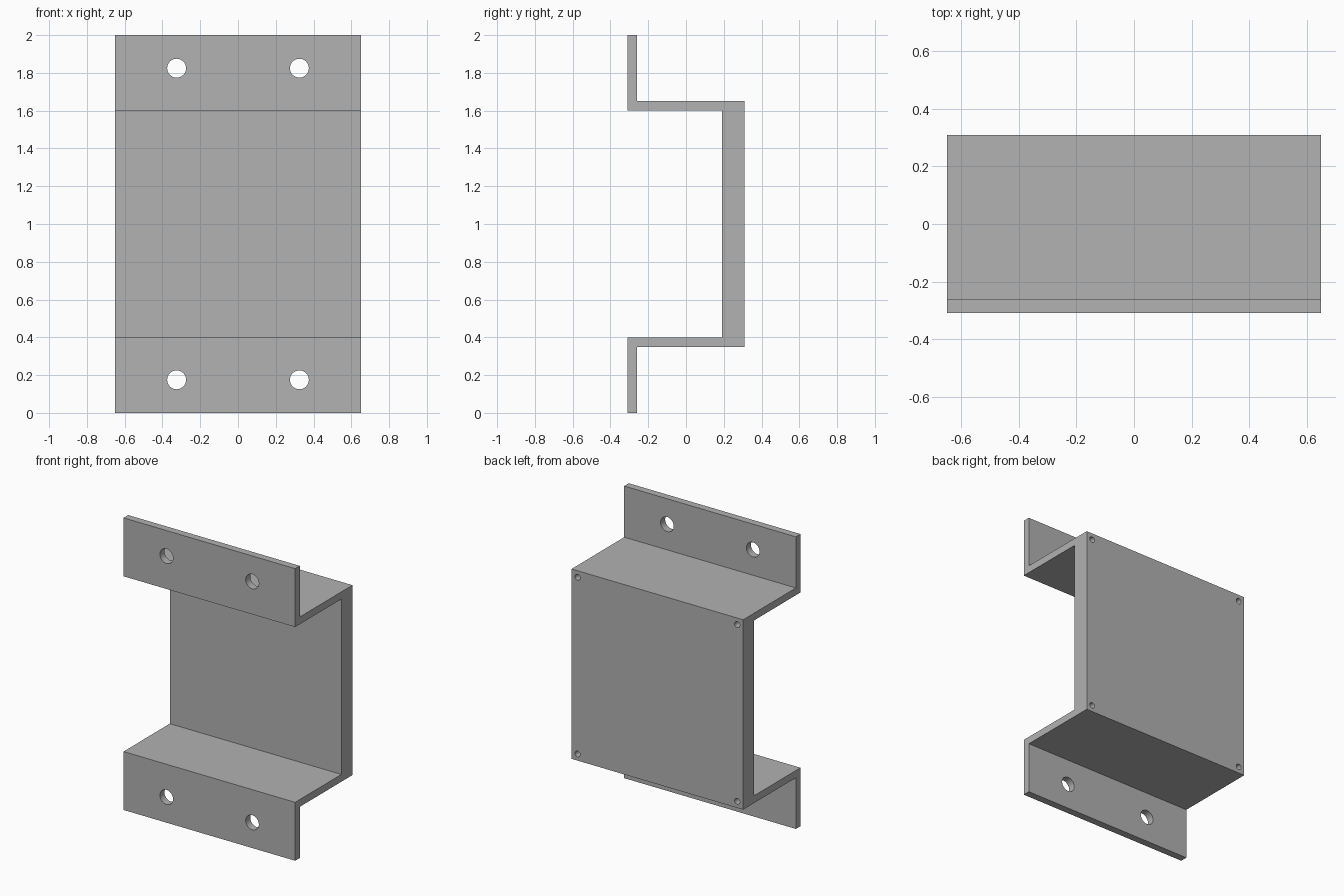
import bpy
import bmesh
from math import pi
from mathutils import Matrix, Vector

cube = bpy.data.objects.get("Cube")
if cube:
    bpy.data.objects.remove(cube, do_unlink=True)

WIDTH, HEIGHT, DEPTH = 1.30, 2.0, 0.62
SHEET = 0.05            # flange and shelf thickness
PLATE = 0.12            # back plate thickness
SHELF = 0.35            # height of the lower shelf's underside
FRONT, BACK = -DEPTH / 2, DEPTH / 2

grey = bpy.data.materials.new("neutral grey")
grey.use_nodes = True
colour = (0.445, 0.445, 0.445, 1)
grey.diffuse_color = colour
grey.node_tree.nodes["Principled BSDF"].inputs["Base Color"].default_value = colour


def to_object(bm, name):
    bmesh.ops.recalc_face_normals(bm, faces=bm.faces)
    mesh = bpy.data.meshes.new(name)
    bm.to_mesh(mesh)
    bm.free()
    mesh.materials.append(grey)
    obj = bpy.data.objects.new(name, mesh)
    bpy.context.collection.objects.link(obj)
    return obj


def add_drill(bm, x, y, z, radius, length):
    place = Matrix.Translation((x, y, z)) @ Matrix.Rotation(pi / 2, 4, "X")
    bmesh.ops.create_cone(bm, cap_ends=True, segments=32, radius1=radius,
                          radius2=radius, depth=length, matrix=place)


# Bracket: lower half of the hat profile, mirrored upward and extruded in x
lower = [(FRONT + SHEET, 0), (FRONT, 0), (FRONT, SHELF + SHEET),
         (BACK - PLATE, SHELF + SHEET)]
upper = [(y, HEIGHT - z) for y, z in reversed(lower)]
outer = [(FRONT + SHEET, HEIGHT - SHELF), (BACK, HEIGHT - SHELF),
         (BACK, SHELF), (FRONT + SHEET, SHELF)]
bm = bmesh.new()
profile = bm.faces.new([bm.verts.new((-WIDTH / 2, y, z))
                        for y, z in lower + upper + outer])
side = bmesh.ops.extrude_face_region(bm, geom=[profile])
bmesh.ops.translate(bm, vec=Vector((WIDTH, 0, 0)),
                    verts=[v for v in side["geom"] if isinstance(v, bmesh.types.BMVert)])
bracket = to_object(bm, "mounting_bracket")

# Drills: through holes in the flanges, blind screw holes in the plate corners
bm = bmesh.new()
inset, blind = 0.045, 0.08
for sx in (-1, 1):
    for sz in (-1, 1):
        add_drill(bm, sx * WIDTH / 4, FRONT + SHEET / 2,
                  HEIGHT / 2 + sz * 0.825, 0.05, SHEET * 3)
        add_drill(bm, sx * (WIDTH / 2 - inset), BACK,
                  HEIGHT / 2 + sz * (HEIGHT / 2 - SHELF - inset), 0.02, blind * 2)
drills = to_object(bm, "hole_cutters")
drills.hide_render = True

# Cut the holes, then drop the cutters
cut = bracket.modifiers.new("holes", "BOOLEAN")
cut.operation = "DIFFERENCE"
cut.solver = "EXACT"
cut.object = drills
bpy.context.view_layer.objects.active = bracket
bracket.select_set(True)
bpy.ops.object.modifier_apply(modifier=cut.name)
bpy.data.objects.remove(drills, do_unlink=True)
bpy.ops.object.shade_smooth_by_angle()
